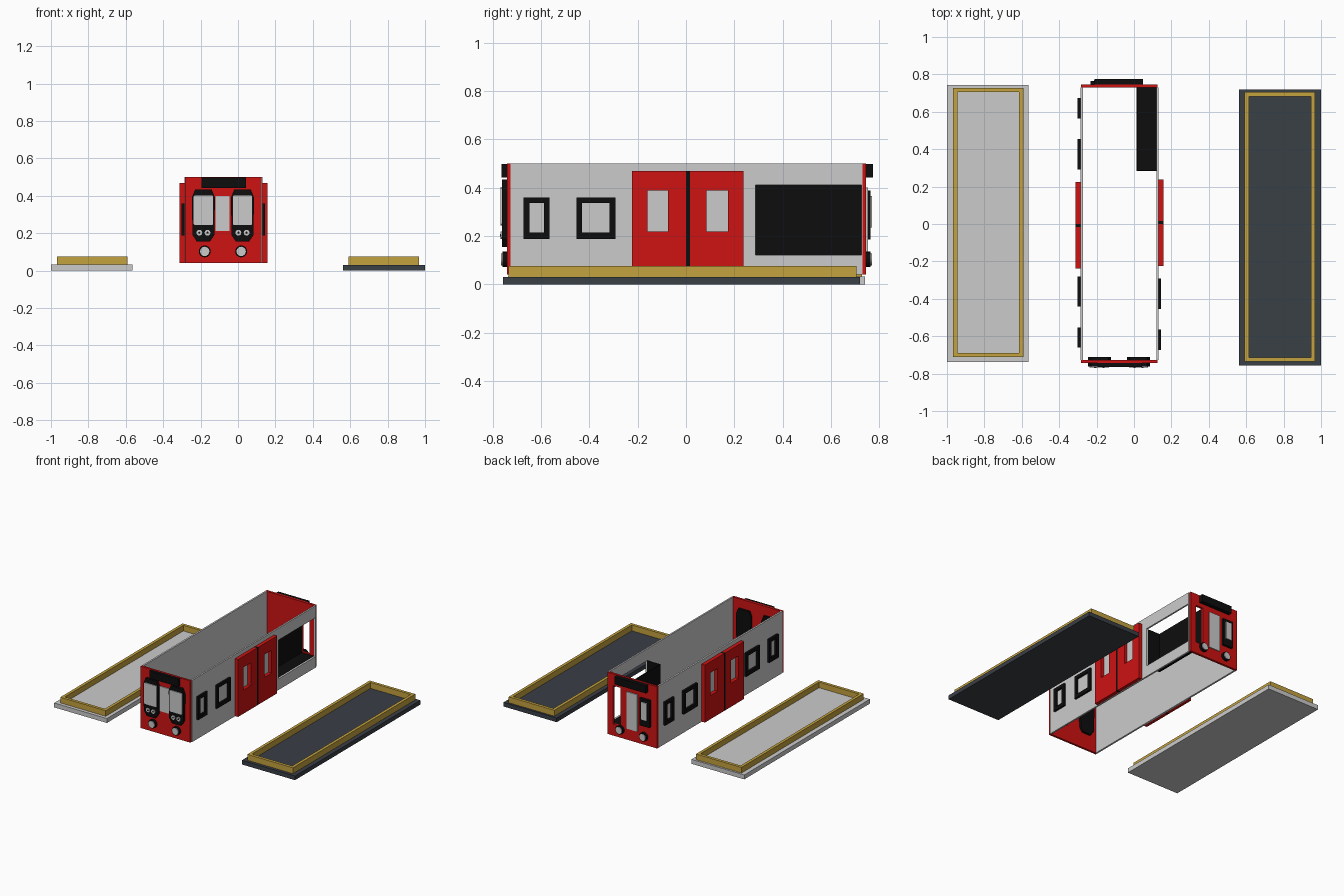
import bpy, bmesh, math

if "Cube" in bpy.data.objects:
    bpy.data.objects.remove(bpy.data.objects["Cube"])


def mat(name, rgb):
    m = bpy.data.materials.new(name)
    m.diffuse_color = (*rgb, 1)
    m.use_nodes = True
    m.node_tree.nodes["Principled BSDF"].inputs["Base Color"].default_value = m.diffuse_color
    return m


GREY = mat("light grey", (0.6, 0.6, 0.6))
RED = mat("red", (0.62, 0.006, 0.006))
BLACK = mat("black", (0.004, 0.004, 0.004))
SLATE = mat("dark slate", (0.042, 0.05, 0.062))
GOLD = mat("gold", (0.55, 0.36, 0.05))


def rect(u0, u1, v0, v1, c=0):
    """Rectangle profile, with cut corners if c > 0."""
    if c == 0:
        return [(u0, v0), (u1, v0), (u1, v1), (u0, v1)]
    return [(u0 + c, v0), (u1 - c, v0), (u1, v0 + c), (u1, v1 - c),
            (u1 - c, v1), (u0 + c, v1), (u0, v1 - c), (u0, v0 + c)]


def disc(u, v, r, n=16):
    return [(u + r * math.cos(2 * math.pi * i / n), v + r * math.sin(2 * math.pi * i / n))
            for i in range(n)]


def part(name, material, axis, outer, d0, d1, inner=None):
    """Extrude a profile along an axis; an inner profile of equal count makes a hole."""
    place = {'x': lambda u, v, d: (d, u, v),
             'y': lambda u, v, d: (u, d, v),
             'z': lambda u, v, d: (u, v, d)}[axis]
    bm = bmesh.new()

    def loop(pts, d):
        return [bm.verts.new(place(u, v, d)) for u, v in pts]

    def bridge(a, b):
        n = len(a)
        for i in range(n):
            bm.faces.new((a[i], a[(i + 1) % n], b[(i + 1) % n], b[i]))

    a, b = loop(outer, d0), loop(outer, d1)
    bridge(a, b)
    if inner:
        c, d = loop(inner, d0), loop(inner, d1)
        bridge(c, d)
        bridge(a, c)
        bridge(b, d)
    else:
        bm.faces.new(a)
        bm.faces.new(b)
    bmesh.ops.recalc_face_normals(bm, faces=bm.faces)
    me = bpy.data.meshes.new(name)
    bm.to_mesh(me)
    bm.free()
    me.materials.append(material)
    ob = bpy.data.objects.new(name, me)
    bpy.context.collection.objects.link(ob)
    return ob


# Separate roof and floor slabs, each with a raised gold rim
part("left_slab", GREY, 'z', rect(-1.0, -0.565, -0.737, 0.742), 0, 0.033)
part("left_rim", GOLD, 'z', rect(-0.967, -0.592, -0.712, 0.728), 0.033, 0.075,
     rect(-0.945, -0.614, -0.69, 0.706))
part("right_slab", SLATE, 'z', rect(0.562, 1.0, -0.757, 0.72), 0, 0.031)
part("right_rim", GOLD, 'z', rect(0.592, 0.968, -0.735, 0.705), 0.031, 0.075,
     rect(0.614, 0.946, -0.713, 0.683))

# Side walls, the right one with the cab opening
part("left_wall", GREY, 'x', rect(-0.727, 0.73, 0.04, 0.5), -0.285, -0.272)
part("right_wall", GREY, 'x', rect(-0.727, 0.73, 0.04, 0.5), 0.119, 0.131,
     rect(0.287, 0.726, 0.122, 0.412))

# End walls, the rear one with the cab opening
part("front_end", RED, 'y', rect(-0.284, 0.125, 0.04, 0.5), -0.742, -0.726)
part("rear_end", RED, 'y', rect(-0.284, 0.125, 0.04, 0.5), 0.729, 0.746,
     rect(0.018, 0.08, 0.125, 0.412))

# Black cab lining
part("cab_inner_wall", BLACK, 'x', rect(0.285, 0.729, 0.12, 0.412), 0.013, 0.018)
part("cab_partition", BLACK, 'y', rect(0.013, 0.119, 0.12, 0.412), 0.283, 0.288)
part("cab_floor", BLACK, 'z', rect(0.013, 0.119, 0.285, 0.729), 0.117, 0.122)

# Doors and window frames on both sides
for side, s, d0, d1, dw in (("right", 1, 0.131, 0.157, 0.145),
                            ("left", -1, -0.285, -0.313, -0.302)):
    def span(y0, y1):
        return (y0, y1) if s > 0 else (-y1, -y0)
    for label, y0, y1, w0, w1 in (("a", -0.224, 0.0, -0.16, -0.074),
                                  ("b", 0.016, 0.238, 0.085, 0.173)):
        part(f"{side}_door_{label}", RED, 'x', rect(*span(y0, y1), 0.042, 0.47), d0, d1,
             rect(*span(w0, w1), 0.218, 0.388))
    part(f"{side}_door_seal", BLACK, 'x', rect(*span(0.0, 0.016), 0.042, 0.47), d0, d1)
    windows = [(-0.673, -0.565), (-0.454, -0.292)]
    if s < 0:
        windows += [(0.28, 0.442), (0.553, 0.661)]
    for i, (y0, y1) in enumerate(windows):
        part(f"{side}_window_frame_{i}", BLACK, 'x', rect(*span(y0, y1), 0.187, 0.36), d0, dw,
             rect(*span(y0 + 0.024, y1 - 0.024), 0.215, 0.336))

# Front face: windscreens in black surrounds with lamp clusters
for side, c in (("left", -0.185), ("right", 0.024)):
    shape = [(c - 0.035, 0.155), (c + 0.035, 0.155), (c + 0.058, 0.19), (c + 0.062, 0.39),
             (c + 0.045, 0.433), (c - 0.045, 0.433), (c - 0.062, 0.39), (c - 0.058, 0.19)]
    part(f"{side}_front_surround", BLACK, 'y', shape, -0.762, -0.71)
    part(f"{side}_windscreen", GREY, 'y', rect(c - 0.052, c + 0.052, 0.243, 0.402, 0.006),
         -0.768, -0.762)
    for k in (-0.022, 0.022):
        part(f"{side}_small_lamp", GREY, 'y', disc(c + k, 0.203, 0.016, 10), -0.768, -0.762)
        part(f"{side}_small_lamp_centre", BLACK, 'y', disc(c + k, 0.203, 0.006, 8),
             -0.77, -0.768)
part("front_sign", BLACK, 'y', rect(-0.195, 0.042, 0.442, 0.498), -0.764, -0.742)
part("front_centre_door", GREY, 'y', rect(-0.121, -0.046, 0.212, 0.398), -0.749, -0.742)

# Rear face: sign, centre door and one framed window
part("rear_sign", BLACK, 'y', rect(-0.21, 0.048, 0.442, 0.497), 0.746, 0.775)
part("rear_centre_door", GREY, 'y', rect(-0.125, -0.035, 0.125, 0.4), 0.746, 0.753)
part("rear_window_frame", BLACK, 'y', rect(-0.232, -0.15, 0.185, 0.388), 0.746, 0.764)
part("rear_window_pane", GREY, 'y', rect(-0.214, -0.168, 0.235, 0.365), 0.764, 0.77)

# Headlamps and tail lamps
for end, y, dirn in (("front", -0.742, -1), ("rear", 0.746, 1)):
    for x in (-0.178, 0.017):
        part(f"{end}_lamp_ring", BLACK, 'y', disc(x, 0.103, 0.032), y, y + dirn * 0.018)
        part(f"{end}_lamp_glass", GREY, 'y', disc(x, 0.103, 0.025), y + dirn * 0.018,
             y + dirn * 0.024)
